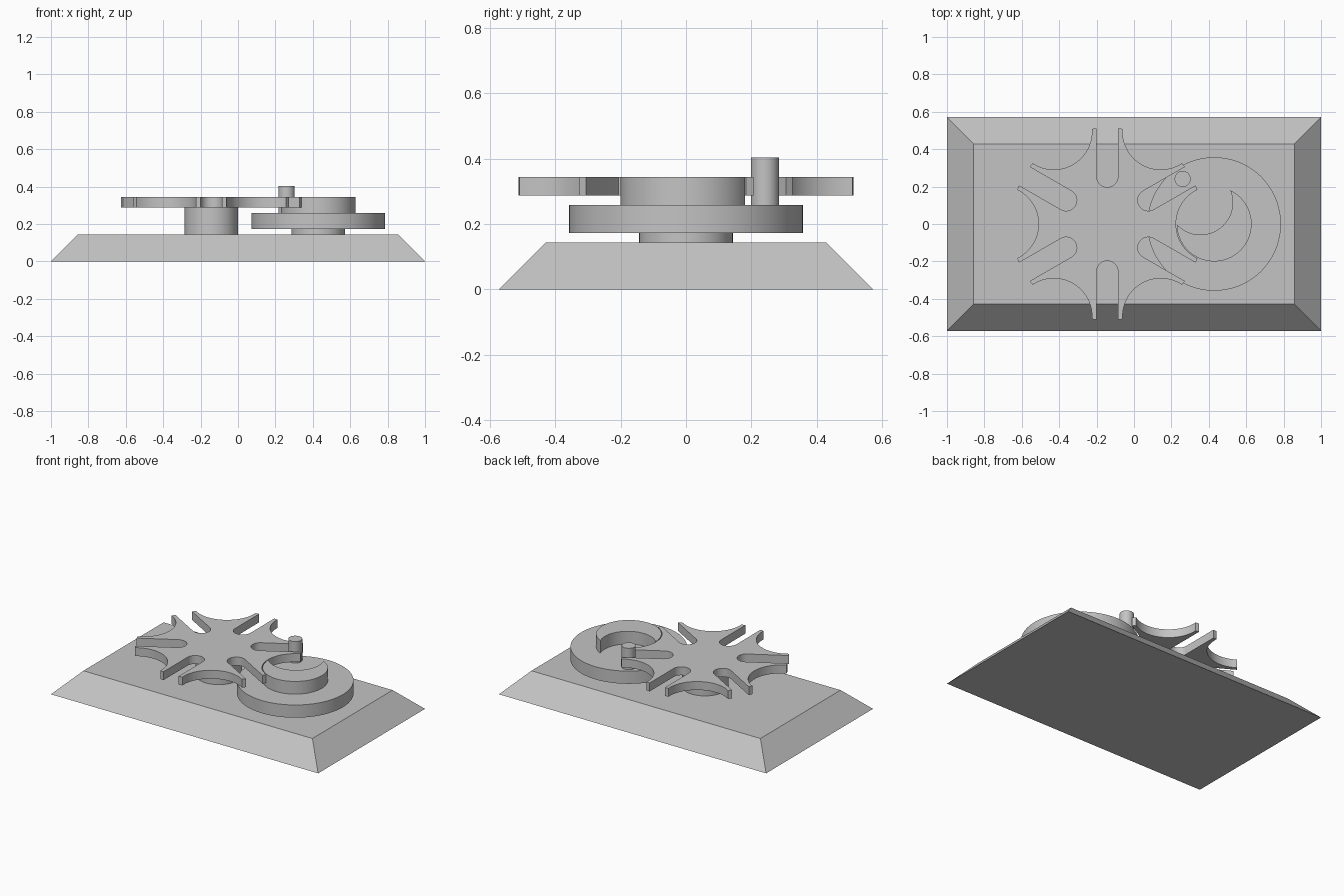
import bpy, bmesh
from math import sin, cos, pi, radians, atan2, asin, acos, sqrt

cube = bpy.data.objects.get("Cube")
if cube:
    bpy.data.objects.remove(cube, do_unlink=True)

# One grey for every part
GREY = (0.55, 0.55, 0.55, 1)
grey = bpy.data.materials.new("plain grey")
grey.use_nodes = True
grey.diffuse_color = GREY
grey.node_tree.nodes["Principled BSDF"].inputs["Base Color"].default_value = GREY


def arc(radius, start, end, steps, cx=0.0):
    angles = [start + (end - start) * i / steps for i in range(steps + 1)]
    return [(cx + radius * cos(t), radius * sin(t)) for t in angles]


def turn(points, a):
    return [(x * cos(a) - y * sin(a), x * sin(a) + y * cos(a)) for x, y in points]


def prism(name, outline, centre, low, high, inset=0.0):
    """Extrude a closed outline upward; inset narrows the top of a rectangle."""
    bm = bmesh.new()
    floor = bm.faces.new([bm.verts.new((x, y, low)) for x, y in outline])
    top = bmesh.ops.extrude_face_region(bm, geom=[floor])["geom"]
    for v in top:
        if isinstance(v, bmesh.types.BMVert):
            v.co.z = high
            if inset:
                v.co.x -= inset if v.co.x > 0 else -inset
                v.co.y -= inset if v.co.y > 0 else -inset
    bmesh.ops.recalc_face_normals(bm, faces=bm.faces)
    mesh = bpy.data.meshes.new(name)
    bm.to_mesh(mesh)
    bm.free()
    mesh.materials.append(grey)
    obj = bpy.data.objects.new(name, mesh)
    obj.location = (*centre, 0)
    bpy.context.collection.objects.link(obj)
    if not inset:
        bpy.ops.object.select_all(action="DESELECT")
        obj.select_set(True)
        bpy.context.view_layer.objects.active = obj
        bpy.ops.object.shade_smooth_by_angle(angle=radians(30))
    return obj


def disc(name, radius, centre, low, high):
    return prism(name, arc(radius, 0, 2 * pi, 72)[:-1], centre, low, high)


U = 1 / 7
WHEEL = (-U, 0)
DRIVE = (3 * U, 0)
SPACING = 4 * U

# Bevelled base plate
prism("base_plate", [(-1, -4 * U), (1, -4 * U), (1, 4 * U), (-1, 4 * U)],
      (0, 0), 0, U, inset=U)

# Pedestals and the crank disc
disc("wheel_pedestal", U, WHEEL, U, 0.287)
disc("crank_pedestal", U, DRIVE, U, 0.172)
disc("crank_disc", 2.5 * U, DRIVE, 0.172, 0.258)
disc("drive_pin", 0.043, (0.26, 0.241), 0.258, 0.403)

# Six-slot wheel: each sector has a round-ended slot and a hollow arc
R, HALF_SLOT, SLOT_END, HOLLOW = 0.515, 0.057, 0.254, 0.204
rim = sqrt(R ** 2 - HALF_SLOT ** 2)
slot = [(rim, -HALF_SLOT)]
slot += arc(HALF_SLOT, 1.5 * pi, 0.5 * pi, 16, SLOT_END)
slot += [(rim, HALF_SLOT)]
alpha = acos((SPACING ** 2 + R ** 2 - HOLLOW ** 2) / (2 * SPACING * R))
beta = atan2(R * sin(alpha), SPACING - R * cos(alpha))
hollow = arc(HOLLOW, pi + beta, pi - beta, 24, SPACING)
outline = []
for k in range(6):
    outline += turn(slot, radians(30 + 60 * k)) + turn(hollow, radians(60 + 60 * k))
prism("slotted_wheel", outline, WHEEL, 0.287, 0.344)

# Crescent locking block: a disc with a round bite on the pin side
LOCK, BITE, OFFSET = 0.2, 0.172, 0.136
half = acos((LOCK ** 2 + OFFSET ** 2 - BITE ** 2) / (2 * LOCK * OFFSET))
g = atan2(LOCK * sin(half), LOCK * cos(half) - OFFSET)
crescent = arc(LOCK, half, 2 * pi - half, 56)
crescent += arc(BITE, 2 * pi - g, g, 40, OFFSET)[1:-1]
prism("locking_crescent", turn(crescent, radians(122.5)), DRIVE, 0.258, 0.344)
